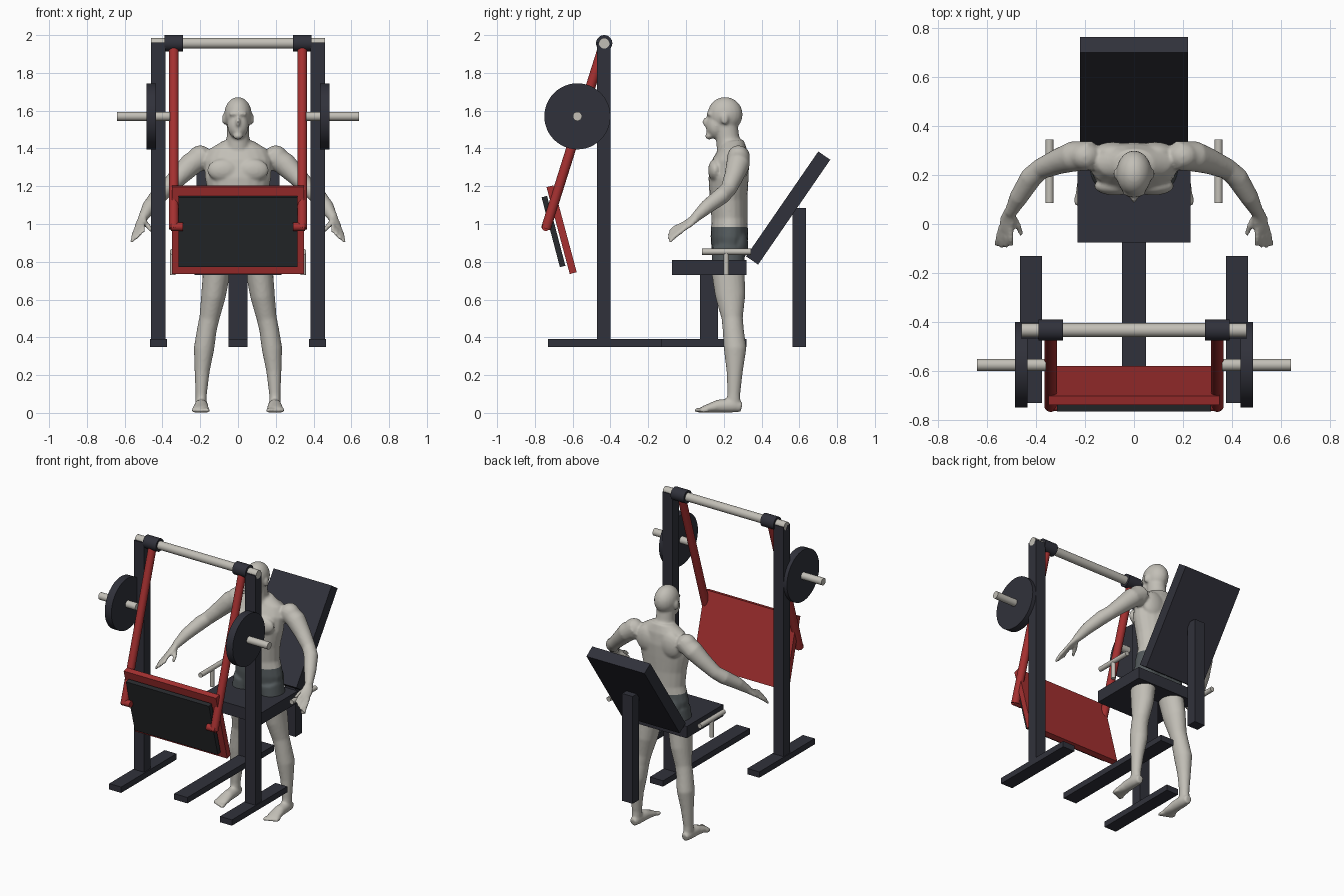
import bpy
import bmesh
import math
from mathutils import Vector, Matrix

default_cube = bpy.data.objects.get("Cube")
if default_cube:
    bpy.data.objects.remove(default_cube, do_unlink=True)


def make_material(name, color):
    material = bpy.data.materials.new(name)
    material.use_nodes = True
    rgba = (*color, 1)
    material.diffuse_color = rgba
    material.node_tree.nodes["Principled BSDF"].inputs["Base Color"].default_value = rgba
    return material


navy = make_material("dark navy steel", (.03, .031, .043))
black = make_material("black padding", (.021, .023, .026))
red = make_material("red paint", (.38, .03, .03))
pale = make_material("pale grey", (.54, .52, .47))
charcoal = make_material("charcoal cloth", (.085, .1, .105))


def finish(obj, name, material):
    obj.name = name
    obj.data.name = name
    obj.data.materials.append(material)
    return obj


def box(name, low, high, material):
    low, high = Vector(low), Vector(high)
    bpy.ops.mesh.primitive_cube_add(size=1, location=(low + high) / 2)
    obj = bpy.context.object
    obj.scale = high - low
    return finish(obj, name, material)


def slab(name, bottom, top, width, thickness, material):
    """Tilted board whose centre line runs between two (y, z) points."""
    start, end = Vector((0, *bottom)), Vector((0, *top))
    run = end - start
    bpy.ops.mesh.primitive_cube_add(size=1, location=(start + end) / 2)
    obj = bpy.context.object
    obj.scale = (width, thickness, run.length)
    obj.rotation_euler.x = -math.atan2(run.y, run.z)
    return finish(obj, name, material)


def rod(name, start, end, radius, material, sides=32):
    start, end = Vector(start), Vector(end)
    run = end - start
    bpy.ops.mesh.primitive_cylinder_add(vertices=sides, radius=radius, depth=run.length,
                                        location=(start + end) / 2)
    obj = bpy.context.object
    obj.rotation_euler = run.to_track_quat("Z", "Y").to_euler()
    bpy.ops.object.shade_smooth_by_angle()
    return finish(obj, name, material)


# Floor beams, seat and backrest
box("centre_beam", (-.05, -.62, .35), (.05, .32, .39), navy)
box("seat_post", (-.05, .075, .39), (.05, .17, .74), navy)
box("seat", (-.23, -.075, .73), (.23, .32, .81), navy)
box("backrest_post", (-.04, .565, .35), (.04, .635, 1.085), navy)
slab("backrest", (.35, .807), (.732, 1.362), .44, .077, navy)

# Swinging press board and its pad
slab("press_board", (-.597, .74), (-.72, 1.2), .7, .038, red)
slab("press_pad", (-.653, .775), (-.75, 1.145), .63, .03, black)

# Top axle
AXLE_Y, AXLE_Z = -.433, 1.957
rod("top_axle", (-.46, AXLE_Y, AXLE_Z), (.46, AXLE_Y, AXLE_Z), .028, pale)

# Paired frame parts
for side, s in (("left", 1), ("right", -1)):
    def across(inner, outer):
        return sorted((s * inner, s * outer))

    a, b = across(.375, .465)
    box(side + "_foot_beam", (a, -.73, .35), (b, -.13, .39), navy)
    a, b = across(.383, .46)
    box(side + "_upright", (a, -.47, .38), (b, -.4, 1.96), navy)
    rod(side + "_collar", (s * .29, AXLE_Y, AXLE_Z), (s * .39, AXLE_Y, AXLE_Z), .043, navy)
    rod(side + "_swing_arm", (s * .34, AXLE_Y, AXLE_Z), (s * .34, -.742, .975), .026, red)
    rod(side + "_arm_peg", (s * .29, -.742, .985), (s * .355, -.742, .985), .022, red)
    rod(side + "_weight_pin", (s * .36, -.575, 1.57), (s * .64, -.575, 1.57), .024, pale)
    rod(side + "_weight_plate", (s * .435, -.575, 1.57), (s * .485, -.575, 1.57), .175, navy, 48)
    rod(side + "_hand_grip", (s * .345, .085, .853), (s * .345, .345, .853), .016, pale)
    rod(side + "_grip_stem", (s * .345, .213, .73), (s * .345, .213, .853), .014, pale)

# Figure: overlapping tubes and ellipsoids fused into one skin
body = bmesh.new()


def blob(center, radii):
    matrix = Matrix.Translation(center) @ Matrix.Diagonal((*radii, 1))
    bmesh.ops.create_uvsphere(body, u_segments=20, v_segments=14, radius=1, matrix=matrix)


def tube(path, ref=(1, 0, 0), sides=20):
    """Closed loft through (point, radius along ref, radius across it)."""
    points = [Vector(p) for p, _, _ in path]
    rings = []
    for i, (_, wide, deep) in enumerate(path):
        tangent = (points[min(i + 1, len(path) - 1)] - points[max(i - 1, 0)]).normalized()
        u = Vector(ref)
        u = (u - tangent * u.dot(tangent)).normalized()
        v = tangent.cross(u)
        angles = [math.tau * k / sides for k in range(sides)]
        rings.append([body.verts.new(points[i] + u * wide * math.cos(t) + v * deep * math.sin(t))
                      for t in angles])
    for lower, upper in zip(rings, rings[1:]):
        for k in range(sides):
            n = (k + 1) % sides
            body.faces.new((lower[k], lower[n], upper[n], upper[k]))
    body.faces.new(rings[0][::-1])
    body.faces.new(rings[-1])


# Torso, neck and head
torso = [(.225, .78, .13, .08), (.225, .84, .165, .088), (.23, .93, .168, .1),
         (.23, 1.03, .142, .095), (.225, 1.13, .15, .1), (.225, 1.24, .175, .106),
         (.237, 1.33, .18, .098), (.25, 1.395, .155, .075), (.245, 1.44, .08, .06)]
tube([((0, y, z), wide, deep) for y, z, wide, deep in torso])
tube([((0, .235, 1.37), .075, .07), ((0, .22, 1.46), .06, .062), ((0, .21, 1.55), .058, .06)])
blob((0, .207, 1.58), (.073, .093, .092))
blob((0, .16, 1.52), (.056, .054, .07))
blob((0, .105, 1.54), (.012, .018, .024))
blob((0, .118, 1.495), (.024, .012, .01))
blob((0, .122, 1.465), (.026, .02, .018))
blob((0, .125, 1.582), (.05, .016, .012))

for s in (1, -1):
    # Muscle masses and ear
    blob((s * .078, .155, 1.285), (.085, .038, .06))
    blob((s * .2, .277, 1.348), (.066, .06, .068))
    blob((s * .085, .29, 1.32), (.085, .045, .09))
    blob((s * .07, .275, .89), (.078, .055, .085))
    blob((s * .074, .205, 1.555), (.01, .02, .03))

    # Arm and palm
    arm = [(.17, .28, 1.37, .058), (.25, .275, 1.315, .062), (.31, .255, 1.255, .052),
           (.38, .225, 1.185, .043), (.42, .19, 1.15, .045), (.47, .11, 1.09, .038),
           (.505, .045, 1.03, .025)]
    tube([((s * x, y, z), r, r) for x, y, z, r in arm], ref=(0, 1, 0))
    spread = Vector((s * .8, 0, -.6))
    tube([((s * .503, .055, 1.035), .025, .022), ((s * .515, .015, 1.005), .036, .016),
          ((s * .525, -.025, .978), .034, .013)], ref=spread)

    # Fingers and thumb
    for i in (-1.5, -.5, .5, 1.5):
        knuckle = Vector((s * (.523 + i * .014), -.015, .984 - i * .011))
        middle = Vector((s * (.529 + i * .018), -.06, .958 - i * .016))
        tip = Vector((s * (.53 + i * .021), -.1 + abs(i) * .008, .93 - i * .018))
        tube([(knuckle, .012, .012), (middle, .011, .011), (tip, .009, .009)], sides=10)
    tube([((s * .497, .03, 1.01), .016, .016), ((s * .472, -.01, .985), .013, .013),
          ((s * .46, -.045, .962), .009, .009)], sides=10)

    # Leg, foot and toes
    leg = [(.09, .225, .87, .08, .088), (.113, .222, .75, .073, .088), (.13, .235, .62, .065, .08),
           (.152, .245, .5, .053, .056), (.165, .25, .44, .052, .056), (.18, .26, .34, .054, .06),
           (.19, .258, .22, .04, .043), (.195, .253, .1, .03, .034), (.195, .25, .03, .03, .04)]
    tube([((s * x, y, z), wide, deep) for x, y, z, wide, deep in leg])
    tube([((s * .195, .295, .03), .024, .025), ((s * .195, .25, .04), .034, .038),
          ((s * .195, .17, .036), .037, .034), ((s * .197, .105, .022), .045, .02),
          ((s * .197, .085, .018), .043, .015)])
    for i in range(5):
        blob((s * (.163 + i * .018), .07 + i * .007, .014), (.014 - i * .001, .026, .013))

bmesh.ops.recalc_face_normals(body, faces=body.faces)
mesh = bpy.data.meshes.new("figure")
body.to_mesh(mesh)
body.free()
figure = bpy.data.objects.new("figure", mesh)
bpy.context.collection.objects.link(figure)
fuse = figure.modifiers.new("fuse", "REMESH")
fuse.mode = "VOXEL"
fuse.voxel_size = .008
soften = figure.modifiers.new("soften", "SMOOTH")
soften.factor = .5
soften.iterations = 4
bpy.context.view_layer.update()
skin = bpy.data.meshes.new_from_object(figure.evaluated_get(bpy.context.evaluated_depsgraph_get()))
figure.modifiers.clear()
figure.data = skin

# Shorts: cut clean edges at waist and hem, then colour the band between
HEM, WAIST = .77, .985
skin.materials.clear()
skin.materials.append(pale)
skin.materials.append(charcoal)
bm = bmesh.new()
bm.from_mesh(skin)
for height in (HEM, WAIST):
    bmesh.ops.bisect_plane(bm, geom=bm.verts[:] + bm.edges[:] + bm.faces[:],
                           plane_co=(0, 0, height), plane_no=(0, 0, 1))
for face in bm.faces:
    middle = face.calc_center_median()
    face.smooth = True
    face.material_index = int(HEM < middle.z < WAIST and abs(middle.x) < .3)
bm.to_mesh(skin)
bm.free()
